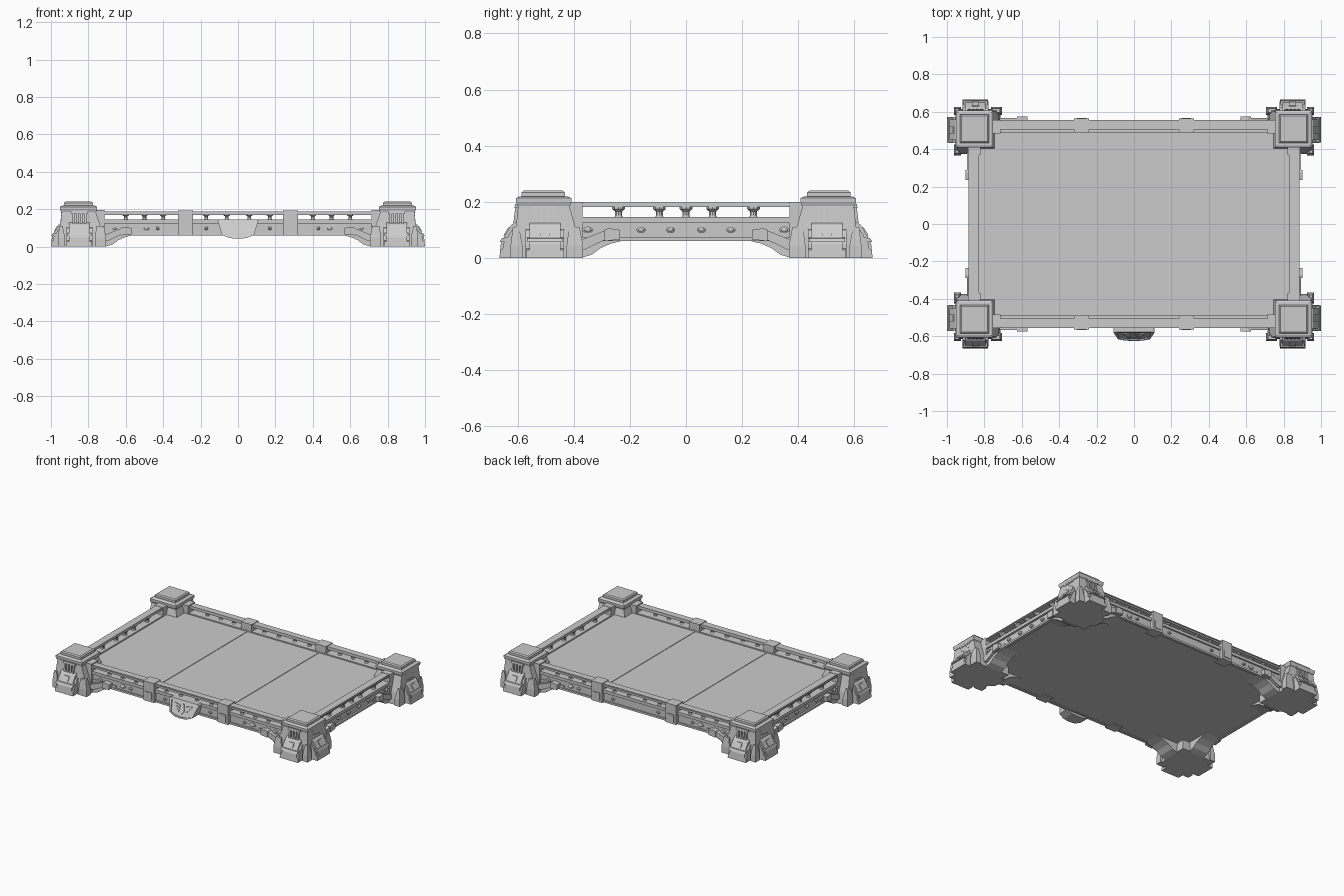
import bpy, bmesh, math
from mathutils import Matrix

cube = bpy.data.objects.get("Cube")
if cube:
    bpy.data.objects.remove(cube, do_unlink=True)

stone = bpy.data.materials.new("stone_grey")
stone.use_nodes = True
GREY = (0.6, 0.6, 0.6, 1)
stone.diffuse_color = GREY
stone.node_tree.nodes["Principled BSDF"].inputs["Base Color"].default_value = GREY


def finish(name, bm, mirror):
    bmesh.ops.recalc_face_normals(bm, faces=bm.faces)
    mesh = bpy.data.meshes.new(name)
    bm.to_mesh(mesh)
    bm.free()
    mesh.materials.append(stone)
    obj = bpy.data.objects.new(name, mesh)
    bpy.context.collection.objects.link(obj)
    if mirror:
        mod = obj.modifiers.new("mirror", 'MIRROR')
        mod.use_axis = ("x" in mirror, "y" in mirror, False)
        mod.use_mirror_merge = False
    return obj


def loft(name, rings, mirror="xy"):
    """Closed skin through loops of points."""
    bm = bmesh.new()
    loops = [[bm.verts.new(p) for p in ring] for ring in rings]
    n = len(loops[0])
    for a, b in zip(loops, loops[1:]):
        for i in range(n):
            bm.faces.new((a[i], a[(i + 1) % n], b[(i + 1) % n], b[i]))
    bm.faces.new(loops[0][::-1])
    bm.faces.new(loops[-1])
    return finish(name, bm, mirror)


def tower_block(name, rings, mirror="xy"):
    """Stack of rectangles (x0, x1, y0, y1, z)."""
    return loft(name, [[(a, c, z), (b, c, z), (b, d, z), (a, d, z)]
                       for a, b, c, d, z in rings], mirror)


def box(name, x, y, z, mirror="xy"):
    return tower_block(name, [(*x, *y, z[0]), (*x, *y, z[1])], mirror)


def prism(name, profile, axis, lo, hi, mirror="xy"):
    """Profile (u, z) extruded along x or y."""
    def put(u, z, t):
        return (t, u, z) if axis == "x" else (u, t, z)
    return loft(name, [[put(u, z, t) for u, z in profile] for t in (lo, hi)], mirror)


def lathe(name, place, profile, sides=10):
    """Turned shape; profile of (radius, height), place is a matrix."""
    rings = []
    for r, h in profile:
        rings.append([place @ Matrix.Translation(
            (r * math.cos(math.tau * i / sides), r * math.sin(math.tau * i / sides), h)).translation
            for i in range(sides)])
    return loft(name, rings)


# Floor: thick slab with three deck plates
box("floor_slab", (-.87, .87), (-.54, .54), (.065, .133), "")
box("deck_middle", (-.268, .268), (-.485, .485), (.13, .139), "")
box("deck_side", (.272, .82), (-.485, .485), (.13, .139), "x")

# Long sides: curb, ledges, rail and posts
box("long_curb", (-.75, .75), (.488, .55), (.125, .145), "y")
box("long_lower_ledge", (-.72, .72), (.53, .548), (.06, .073), "y")
box("long_rail", (-.76, .76), (.505, .55), (.168, .188), "y")
box("long_rail_lip", (-.76, .76), (.535, .555), (.178, .184), "y")
box("long_post", (.24, .32), (.49, .563), (.06, .192))
box("long_post_panel", (.255, .305), (.55, .568), (.075, .125))
box("long_end_post", (.715, .775), (.485, .557), (.06, .195))

# Short sides: the same scheme with a more open rail
box("short_curb", (.822, .885), (-.42, .42), (.125, .146), "x")
box("short_lower_ledge", (.86, .882), (-.4, .4), (.06, .073), "x")
box("short_rail", (.83, .88), (-.42, .42), (.181, .198), "x")
box("short_rail_lip", (.865, .885), (-.42, .42), (.187, .193), "x")
box("short_end_post", (.822, .887), (.368, .42), (.06, .2))

# Balusters under the rails
for y in (0.0, .095, .24):
    lathe("short_baluster", Matrix.Translation((.855, y, .145)),
          [(.016, 0), (.013, .006), (.013, .02), (.024, .03), (.024, .037)])
for x in (.06, .17, .4, .5, .6):
    lathe("long_baluster", Matrix.Translation((x, .528, .144)),
          [(.014, 0), (.01, .006), (.01, .018), (.018, .025)])

# Round bosses along the beams
boss = [(.021, -.004), (.021, .006), (.015, .008), (.011, .012), (.004, .014)]
for x, size in ((.17, .6), (.43, .6), (.49, 1), (.66, .8)):
    place = (Matrix.Translation((x, .54, .098)) @ Matrix.Rotation(-math.pi / 2, 4, 'X')
             @ Matrix.Diagonal((size, size * .65, 1, 1)))
    lathe("long_boss", place, boss)
for y, size in ((.055, .8), (.16, .8), (.35, .9)):
    place = (Matrix.Translation((.87, y, .1)) @ Matrix.Rotation(math.pi / 2, 4, 'Y')
             @ Matrix.Diagonal((size * .65, size, 1, 1)))
    lathe("short_boss", place, boss)

# Arched brackets and sloping struts where beams meet towers


def bracket(name, axis, start, lo, hi, out):
    arch = [(0, 0), (.04, .012), (.07, .035), (.11, .052), (.17, .066), (.17, .09), (-.06, .09), (-.06, 0)]
    strut = [(-.01, .03), (.015, .03), (.08, .062), (.135, .068), (.135, .098), (.1, .104), (-.01, .06)]
    head = [(.085, .06), (.14, .066), (.14, .1), (.1, .106), (.085, .1)]
    for part, pts, top in (("arch", arch, hi), ("strut", strut, out), ("strut_head", head, out + .008)):
        prism(name + "_" + part, [(start - u, z) for u, z in pts], axis, lo, top)


bracket("long_bracket", "y", .71, .43, .545, .567)
bracket("short_bracket", "x", .375, .76, .875, .892)

# Corner towers: tapering core, corner buttresses, stepped cap
tower_block("tower_core", [(.715, .955, .375, .615, 0), (.725, .953, .385, .611, .08),
                           (.742, .948, .4, .604, .13), (.765, .942, .42, .597, .2)])
for x0, x1 in ((.705, .765), (.925, .963)):
    for y0, y1 in ((.367, .425), (.583, .625)):
        tower_block("tower_buttress", [(x0, x1, y0, y1, 0), (x0, x1, y0, y1, .045),
                                       (x0 + .012, x1 - .008, y0 + .012, y1 - .008, .11)])
tower_block("tower_collar", [(.758, .946, .413, .601, .186), (.753, .951, .408, .606, .2),
                             (.753, .951, .408, .606, .213), (.765, .939, .42, .594, .219)])
tower_block("tower_cap", [(.775, .93, .432, .586, .217), (.775, .93, .432, .586, .234),
                          (.783, .922, .44, .578, .24)])


# Outward feet and columned niches, one on each outer face
def outer_face(axis, mid, face):
    foot = [(-.12, 0), (0, 0), (-.005, .05), (-.016, .074), (-.042, .118), (-.06, .13), (-.12, .13)]
    toe = [(-.08, 0), (0, 0), (-.003, .028), (-.025, .04), (-.08, .05)]
    panel = [(-.03, .058), (-.001, .056), (-.008, .07), (-.03, .074)]
    for name, pts, half in (("foot", foot, .055), ("foot_toe", toe, .068), ("foot_band", panel, .064)):
        prism("tower_" + name, [(face + u, z) for u, z in pts], axis, mid - half, mid + half)
    for side in (-1, 1):
        c = mid + side * .058
        prism("tower_foot_cheek", [(face + u, z) for u, z in
              ((-.1, 0), (-.01, 0), (-.014, .05), (-.045, .1), (-.1, .115))], axis, c - .011, c + .011)
    # lean follows the upper wall
    for i in range(4):
        c = mid + (i - 1.5) * .021
        prism("niche_column", [(face + u, z) for u, z in
              ((-.09, .125), (-.05, .125), (-.057, .185), (-.09, .185))], axis, c - .006, c + .006)
    prism("niche_lintel", [(face + u, z) for u, z in
          ((-.09, .178), (-.054, .178), (-.056, .192), (-.09, .192))], axis, mid - .045, mid + .045)
    # plain lozenge on the foot
    prism("foot_lozenge", [(face + u, z) for u, z in
          ((-.05, .08), (-.014, .08), (-.032, .109), (-.05, .109))], axis, mid - .018, mid + .018)


outer_face("x", .848, .665)
outer_face("y", .503, 1.0)


# Front shield: leaning plate with raised rim and plain relief
def leaning(name, outline, depth, mirror=""):
    rings = [[(x, -.54, z) for x, z in outline],
             [(x, -.572 - depth - (.145 - z) * .45, z) for x, z in outline]]
    return loft(name, rings, mirror)


def mirrored(half):
    return half + [(-x, z) for x, z in reversed(half) if x > 0]


leaning("shield_plate", mirrored([(0, .042), (.045, .046), (.085, .062), (.1, .145)]), 0)
leaning("shield_bottom_rim", [(0, .042), (.045, .046), (.085, .062), (.084, .068), (.043, .053), (0, .049)], .007, "x")
leaning("shield_side_rim", [(.085, .062), (.11, .14), (.1, .145), (.091, .138), (.078, .066)], .007, "x")
leaning("shield_top_rim", mirrored([(.1, .137), (.1, .146)]), .007)
leaning("shield_lozenge", mirrored([(0, .06), (.016, .09), (0, .128)]), .006)
for i in range(3):
    z = .075 + i * .016
    leaning("shield_bar", [(.022, z), (.04 + i * .012, z + .008), (.04 + i * .012, z + .015), (.022, z + .008)], .006, "x")
